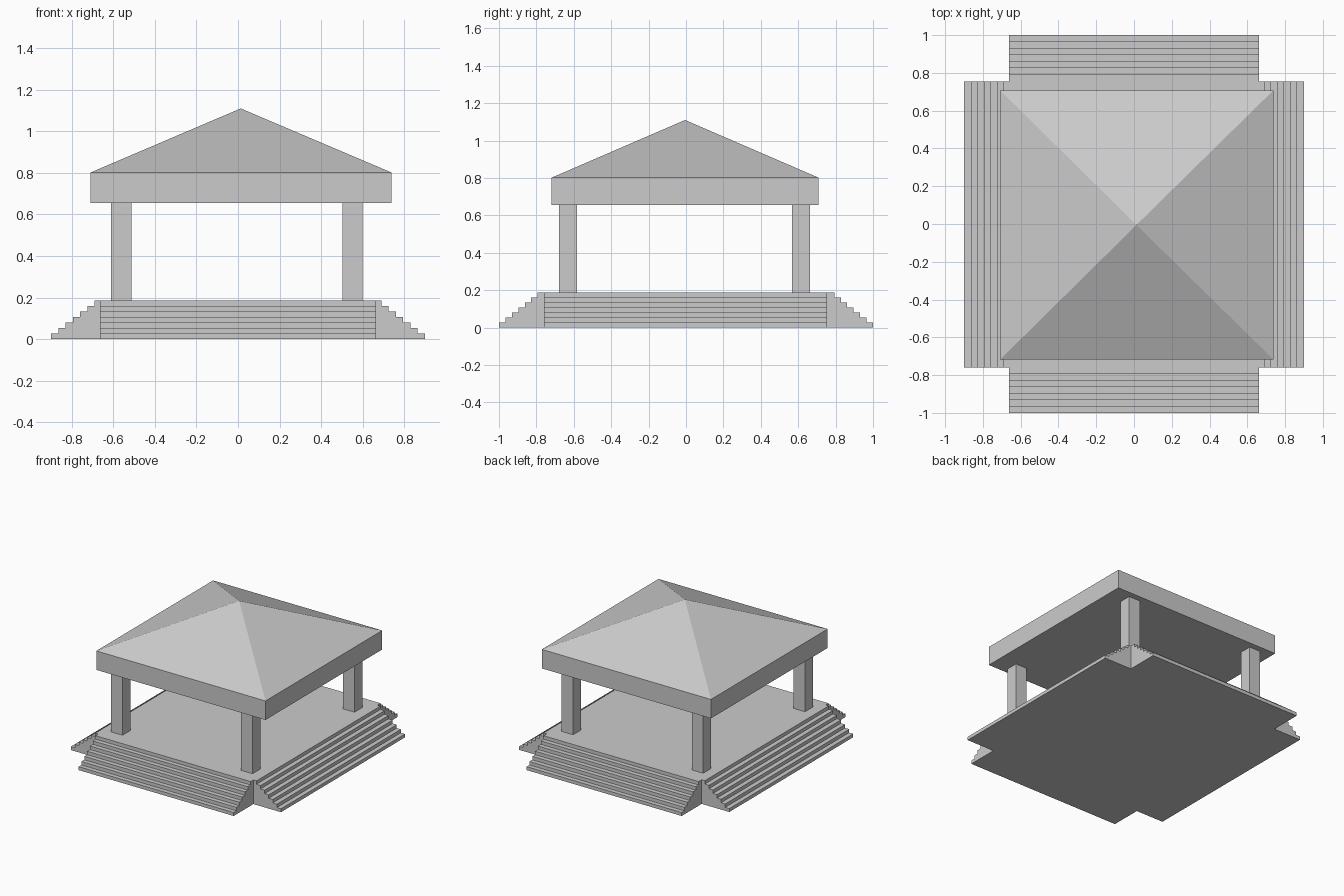
import bpy, bmesh

if "Cube" in bpy.data.objects:
    bpy.data.objects.remove(bpy.data.objects["Cube"])

STEPS = 7
TOP = 0.187           # platform height
EAVE_LOW, EAVE_HIGH, APEX = 0.655, 0.802, 1.11


def make_object(name, bm):
    bmesh.ops.recalc_face_normals(bm, faces=bm.faces)
    mesh = bpy.data.meshes.new(name)
    bm.to_mesh(mesh)
    bm.free()
    obj = bpy.data.objects.new(name, mesh)
    bpy.context.collection.objects.link(obj)
    return obj


def extrude_polygon(name, points, offset):
    bm = bmesh.new()
    face = bm.faces.new([bm.verts.new(p) for p in points])
    grown = bmesh.ops.extrude_face_region(bm, geom=[face], use_keep_orig=True)
    verts = [v for v in grown["geom"] if isinstance(v, bmesh.types.BMVert)]
    bmesh.ops.translate(bm, verts=verts, vec=offset)
    return make_object(name, bm)


def stair_profile(outer, inner):
    """Symmetric stepped outline: (distance from centre, height) pairs."""
    side = []
    for i in range(STEPS):
        d = outer + (inner - outer) * i / (STEPS - 1)
        side += [(d, TOP * i / STEPS), (d, TOP * (i + 1) / STEPS)]
    return side + [(-d, z) for d, z in reversed(side)]


# Stepped base: two crossing stair blocks joined into one solid
base = extrude_polygon("stepped_base",
                       [(-0.663, d, z) for d, z in stair_profile(1.0, 0.793)],
                       (1.326, 0, 0))
cross = extrude_polygon("side_stairs",
                        [(d, -0.759, z) for d, z in stair_profile(0.899, 0.69)],
                        (0, 1.514, 0))
cross.hide_render = True
union = base.modifiers.new("join_stairs", 'BOOLEAN')
union.operation = 'UNION'
union.solver = 'EXACT'
union.object = cross
bpy.context.view_layer.update()
joined = bpy.data.meshes.new_from_object(
    base.evaluated_get(bpy.context.evaluated_depsgraph_get()))
base.modifiers.clear()
base.data = joined
bpy.data.objects.remove(cross)

# Four square corner columns
for side, x0, x1 in (("left", -0.61, -0.513), ("right", 0.502, 0.60)):
    for end, y0, y1 in (("front", -0.679, -0.583), ("back", 0.567, 0.662)):
        extrude_polygon(f"{end}_{side}_column",
                        [(x0, y0, TOP), (x1, y0, TOP), (x1, y1, TOP), (x0, y1, TOP)],
                        (0, 0, EAVE_LOW - TOP))

# Roof: deep square fascia topped by a low pyramid
bm = bmesh.new()
corners = [(-0.709, -0.718), (0.738, -0.718), (0.738, 0.708), (-0.709, 0.708)]
low = [bm.verts.new((x, y, EAVE_LOW)) for x, y in corners]
high = [bm.verts.new((x, y, EAVE_HIGH)) for x, y in corners]
apex = bm.verts.new((0.013, -0.005, APEX))
bm.faces.new(low)
for i in range(4):
    j = (i + 1) % 4
    bm.faces.new((low[i], low[j], high[j], high[i]))
    bm.faces.new((high[i], high[j], apex))
make_object("pyramid_roof", bm)
